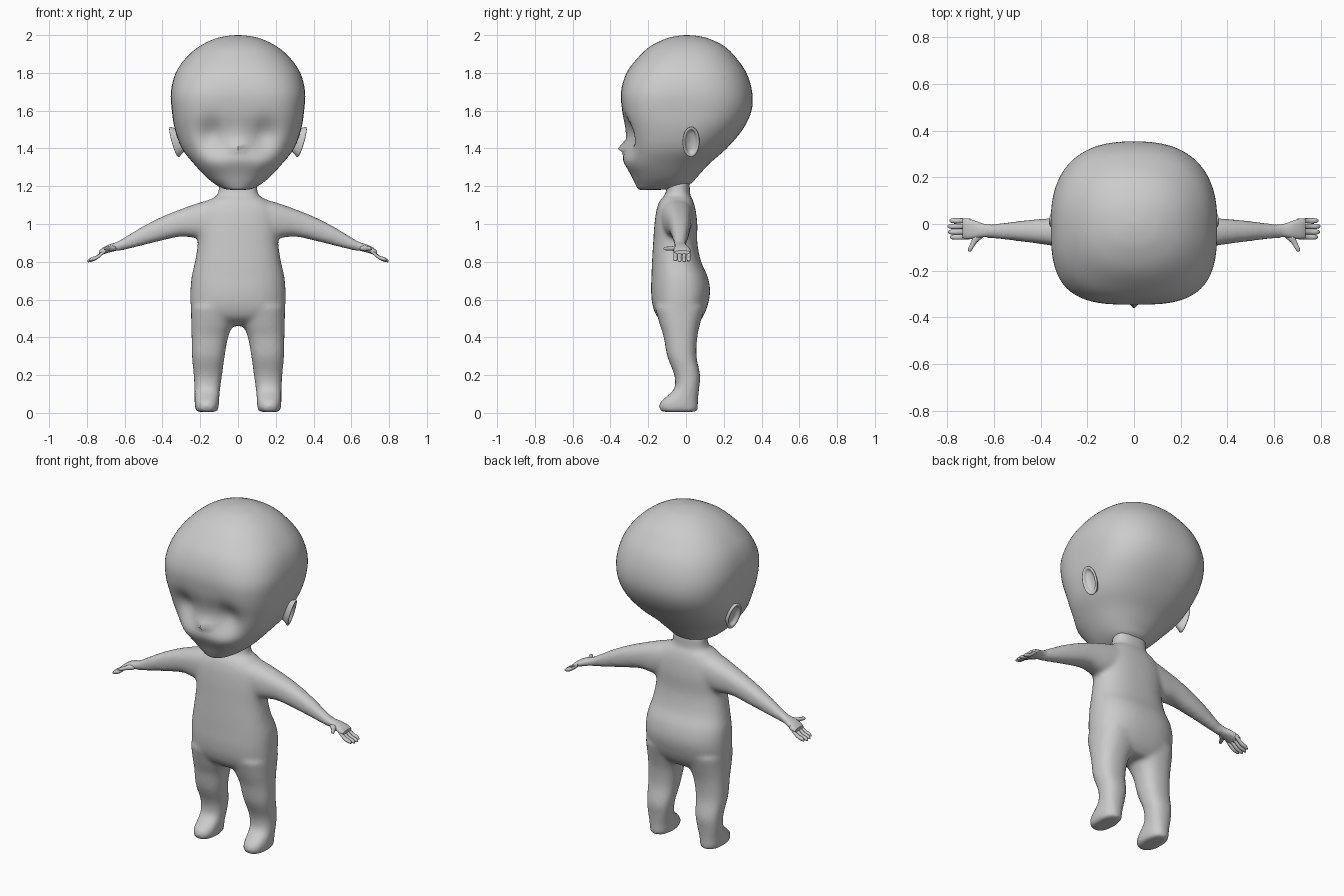
import bpy, bmesh, math
from mathutils import Matrix, Vector

cube = bpy.data.objects.get("Cube")
if cube:
    bpy.data.objects.remove(cube)

skin = bpy.data.materials.new("grey skin")
skin.use_nodes = True
grey = (0.6, 0.6, 0.6, 1)
skin.diffuse_color = grey
skin.node_tree.nodes["Principled BSDF"].inputs["Base Color"].default_value = grey


def smooth_rows(rows, steps):
    """Catmull-Rom interpolation between control sections."""
    out = []
    for i in range(len(rows) - 1):
        a, b = rows[max(i - 1, 0)], rows[i]
        c, d = rows[i + 1], rows[min(i + 2, len(rows) - 1)]
        for s in range(steps):
            t = s / steps
            out.append([q + t / 2 * (r - p + t * (2 * p - 5 * q + 4 * r - w + t * (3 * (q - r) + w - p)))
                        for p, q, r, w in zip(a, b, c, d)])
    return out + [list(rows[-1])]


def loft(bm, rows, axis="z", sides=24, steps=4, power=lambda t, front: 2.4, place=None, both=True):
    """Rows are (position, min a, max a, min b, max b) across the axis; optionally mirrored in x."""
    order = {"x": (2, 0, 1), "y": (0, 2, 1), "z": (0, 1, 2)}[axis]
    for sign in ((1, -1) if both else (1,)):
        rings, faces = [], []
        for t, a0, a1, b0, b1 in smooth_rows(rows, steps):
            ring = []
            for k in range(sides):
                ang = math.tau * k / sides
                c, s = math.cos(ang), math.sin(ang)
                e = 2 / power(t, s < 0)
                p = ((a0 + a1) / 2 + (a1 - a0) / 2 * math.copysign(abs(c) ** e, c),
                     (b0 + b1) / 2 + (b1 - b0) / 2 * math.copysign(abs(s) ** e, s), t)
                v = Vector([p[j] for j in order])
                v = place @ v if place else v
                v.x *= sign
                ring.append(bm.verts.new(v))
            rings.append(ring)
        for lo, hi in zip(rings, rings[1:]):
            for k in range(sides):
                n = (k + 1) % sides
                faces.append(bm.faces.new((lo[k], lo[n], hi[n], hi[k])))
        faces += [bm.faces.new(rings[0]), bm.faces.new(rings[-1])]
        bmesh.ops.recalc_face_normals(bm, faces=faces)


def finish(name, bm):
    mesh = bpy.data.meshes.new(name)
    bm.to_mesh(mesh)
    bm.free()
    mesh.materials.append(skin)
    ob = bpy.data.objects.new(name, mesh)
    bpy.context.collection.objects.link(ob)
    bpy.context.view_layer.objects.active = ob
    for other in bpy.context.selected_objects:
        other.select_set(False)
    ob.select_set(True)
    bpy.ops.object.shade_smooth_by_angle(angle=math.radians(50))
    return ob


def centred(rows):
    return [(z, -w, w, f, b) for z, w, f, b in rows]


# Head: stacked sections (height, half width, front, back)
head_rows = centred([
    (1.18, .03, -.24, -.16), (1.187, .075, -.255, -.06), (1.21, .12, -.268, .02),
    (1.25, .17, -.287, .06), (1.32, .235, -.318, .125), (1.4, .297, -.32, .215),
    (1.5, .334, -.322, .3), (1.6, .35, -.338, .347), (1.7, .355, -.344, .35),
    (1.8, .33, -.315, .32), (1.88, .275, -.255, .265), (1.94, .205, -.19, .205),
    (1.98, .125, -.11, .125), (1.995, .06, -.05, .065), (2, .01, -.005, .01)])
bm = bmesh.new()
loft(bm, head_rows, sides=72, steps=4, both=False,
     power=lambda z, front: 2.2 + (1.1 if front else .3) * math.exp(-((z - 1.6) / .2) ** 2))
# Face: eye sockets, nose, cheeks (x, z, spread x, spread z, push back)
bumps = [(.135, 1.47, .07, .08, .05), (-.135, 1.47, .07, .08, .05),
         (0, 1.405, .025, .022, -.042), (0, 1.35, .07, .04, -.012),
         (.13, 1.33, .08, .05, -.012), (-.13, 1.33, .08, .05, -.012)]
for v in bm.verts:
    if v.co.y < -.12:
        x, z = v.co.x, v.co.z
        v.co.y += sum(d * math.exp(-((x - cx) / sx) ** 2 - ((z - cz) / sz) ** 2)
                      for cx, cz, sx, sz, d in bumps)
finish("head", bm)

# Ears: shallow tilted bowls
bm = bmesh.new()
tilt = (Matrix.Translation((.317, .022, 1.44)) @ Matrix.Rotation(math.radians(16), 4, "Y")
        @ Matrix.Rotation(math.radians(14), 4, "Z"))
loft(bm, [(-.04, -.02, .02, -.05, .045), (0, -.036, .036, -.072, .07), (.018, -.046, .046, -.083, .083),
          (.025, -.042, .042, -.079, .079), (.022, -.034, .034, -.066, .068),
          (.008, -.024, .024, -.05, .054), (.002, -.004, .004, -.01, .01)],
     axis="x", power=lambda t, front: 2, place=tilt)
finish("ears", bm)

# Body: torso with neck, legs and arms fused into one skin
bm = bmesh.new()
loft(bm, centred([
    (.46, .13, -.08, .05), (.5, .235, -.145, .085), (.56, .25, -.175, .112), (.64, .252, -.185, .128),
    (.72, .246, -.183, .115), (.8, .228, -.18, .08), (.9, .213, -.174, .06), (1, .215, -.167, .06),
    (1.08, .2, -.155, .05), (1.13, .15, -.135, .035), (1.155, .108, -.11, .022), (1.23, .1, -.1, .02)]),
    sides=40, both=False)
loft(bm, [(.005, .11, .222, -.13, .06), (.03, .102, .228, -.145, .064), (.06, .1, .23, -.135, .064),
          (.09, .098, .23, -.1, .066), (.13, .094, .231, -.062, .07), (.2, .084, .235, -.062, .075),
          (.3, .07, .244, -.1, .056), (.4, .052, .246, -.118, .06), (.47, .025, .248, -.14, .075),
          (.56, 0, .25, -.165, .1)])
loft(bm, [(.1, -.14, .04, .94, 1.14), (.2, -.125, .035, .925, 1.115), (.3, -.102, .028, .933, 1.08),
          (.4, -.086, .022, .913, 1.04), (.5, -.073, .012, .888, .99), (.6, -.062, 0, .863, .93),
          (.65, -.06, .002, .853, .9)], axis="x")
body = finish("body", bm)
remesh = body.modifiers.new("fuse", "REMESH")
remesh.mode = "VOXEL"
remesh.voxel_size = .012
remesh.use_smooth_shade = True
relax = body.modifiers.new("relax", "SMOOTH")
relax.factor = .5
relax.iterations = 9

# Hands: palm, four fingers and a thumb
bm = bmesh.new()
loft(bm, [(.6, -.058, -.004, .87, .925), (.64, -.056, 0, .86, .905), (.68, -.062, .014, .85, .892),
          (.715, -.065, .024, .84, .875), (.735, -.058, .02, .84, .86)], axis="x")
for y, tip in ((.014, .79), (-.01, .798), (-.034, .796), (-.056, .788)):
    drop = (tip - .7) * .55
    loft(bm, [(.7, y - .009, y + .009, .852, .874),
              (tip - .045, y - .011, y + .011, .863 - drop, .884 - drop),
              (tip - .012, y - .01, y + .01, .852 - drop, .872 - drop),
              (tip, y - .003, y + .003, .852 - drop, .86 - drop)], axis="x", sides=12)
loft(bm, [(-.118, .699, .706, .866, .874), (-.108, .691, .711, .861, .879), (-.08, .673, .699, .859, .881),
          (-.055, .645, .69, .858, .886), (-.03, .64, .69, .862, .886)], axis="y", sides=12)
finish("hands", bm)
